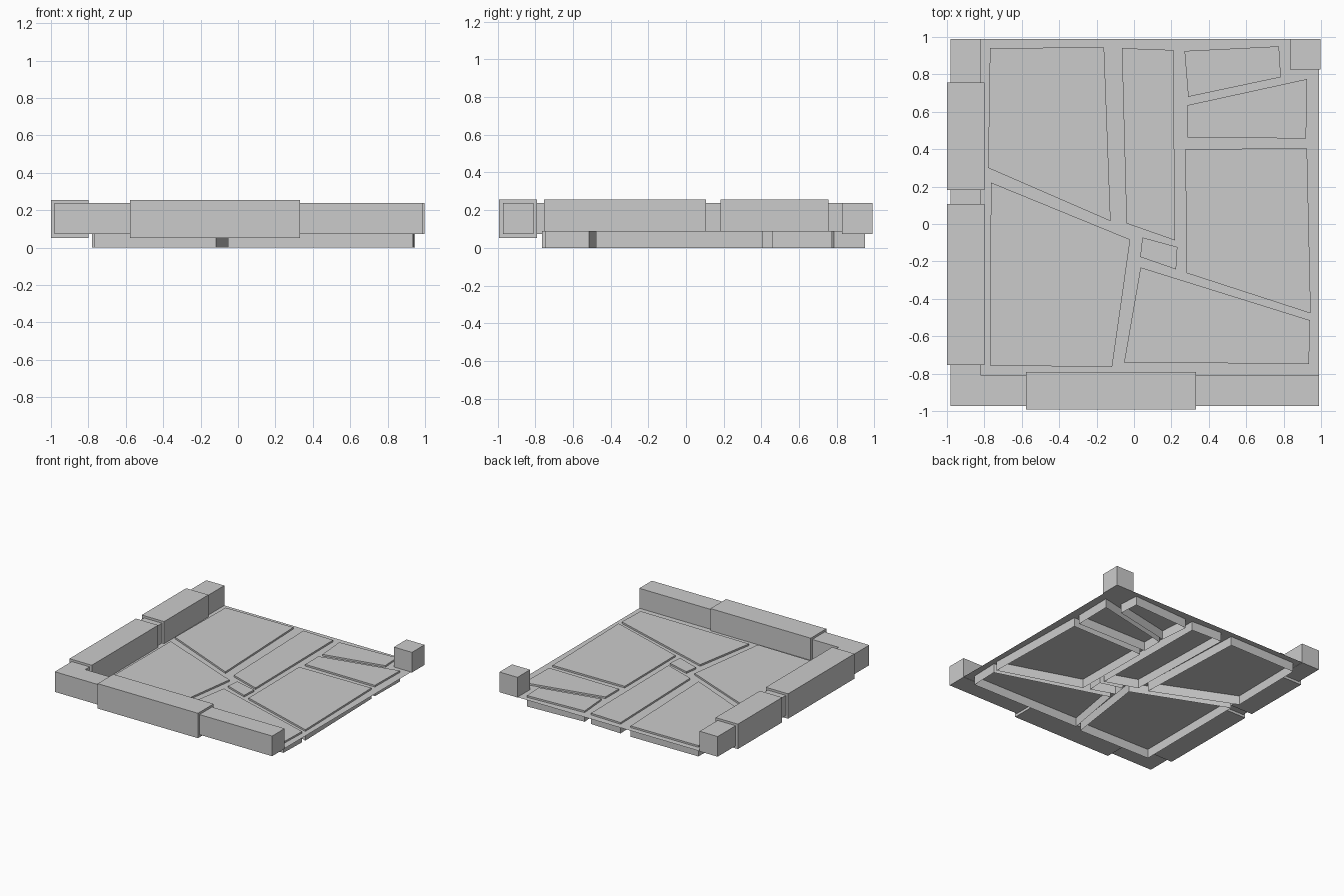
import bpy

if "Cube" in bpy.data.objects:
    bpy.data.objects.remove(bpy.data.objects["Cube"])

WALL_Z = (0.073, 0.238)
BLOCK_Z = (0.052, 0.256)
FLOOR_Z, TILE_TOP = 0.075, 0.089


def make_mesh(name, verts, faces):
    mesh = bpy.data.meshes.new(name)
    mesh.from_pydata(verts, [], faces)
    obj = bpy.data.objects.new(name, mesh)
    bpy.context.collection.objects.link(obj)
    return obj


def box(name, x, y, z):
    verts = [(a, b, c) for c in z for a, b in
             ((x[0], y[0]), (x[1], y[0]), (x[1], y[1]), (x[0], y[1]))]
    faces = [(3, 2, 1, 0), (4, 5, 6, 7)]
    faces += [(i, (i + 1) % 4, (i + 1) % 4 + 4, i + 4) for i in range(4)]
    return make_mesh(name, verts, faces)


def tile(name, outline):
    # paving slab: top plus skirt, open underneath
    pts = outline[::-1]
    n = len(pts)
    verts = [(x, y, z) for z in (0, TILE_TOP) for x, y in pts]
    faces = [tuple(range(n, 2 * n))]
    faces += [(i, (i + 1) % n, (i + 1) % n + n, i + n) for i in range(n)]
    return make_mesh(name, verts, faces)


# thin floor sheet
make_mesh("floor", [(-0.98, -0.972, FLOOR_Z), (0.99, -0.972, FLOOR_Z),
                    (0.99, 0.99, FLOOR_Z), (-0.98, 0.99, FLOOR_Z)], [(0, 1, 2, 3)])

# low walls and corner post
box("front_wall", (-0.98, 0.99), (-0.972, -0.81), WALL_Z)
box("left_wall", (-0.98, -0.817), (-0.81, 0.99), WALL_Z)
box("corner_post", (0.834, 0.997), (0.827, 0.99), WALL_Z)

# thicker stone blocks wrapped around the walls
box("front_block", (-0.577, 0.332), (-0.992, -0.79), BLOCK_Z)
box("left_block_back", (-1.0, -0.798), (0.183, 0.757), BLOCK_Z)
box("left_block_front", (-1.0, -0.798), (-0.753, 0.107), BLOCK_Z)

# irregular paving slabs, outlines clockwise from above
slabs = [
    [(-.77, .94), (-.16, .945), (-.125, .015), (-.78, .30)],
    [(-.065, .94), (.21, .93), (.22, -.088), (-.04, .003)],
    [(.27, .925), (.775, .95), (.785, .785), (.29, .68)],
    [(.285, .635), (.925, .775), (.92, .457), (.285, .463)],
    [(.275, .40), (.925, .405), (.945, -.478), (.28, -.262)],
    [(-.765, .222), (-.02, -.083), (-.117, -.765), (-.77, -.756)],
    [(.045, -.072), (.232, -.123), (.225, -.243), (.033, -.176)],
    [(.035, -.232), (.942, -.515), (.935, -.748), (-.053, -.74)],
]
for i, outline in enumerate(slabs, 1):
    tile(f"paving_slab_{i}", outline)
